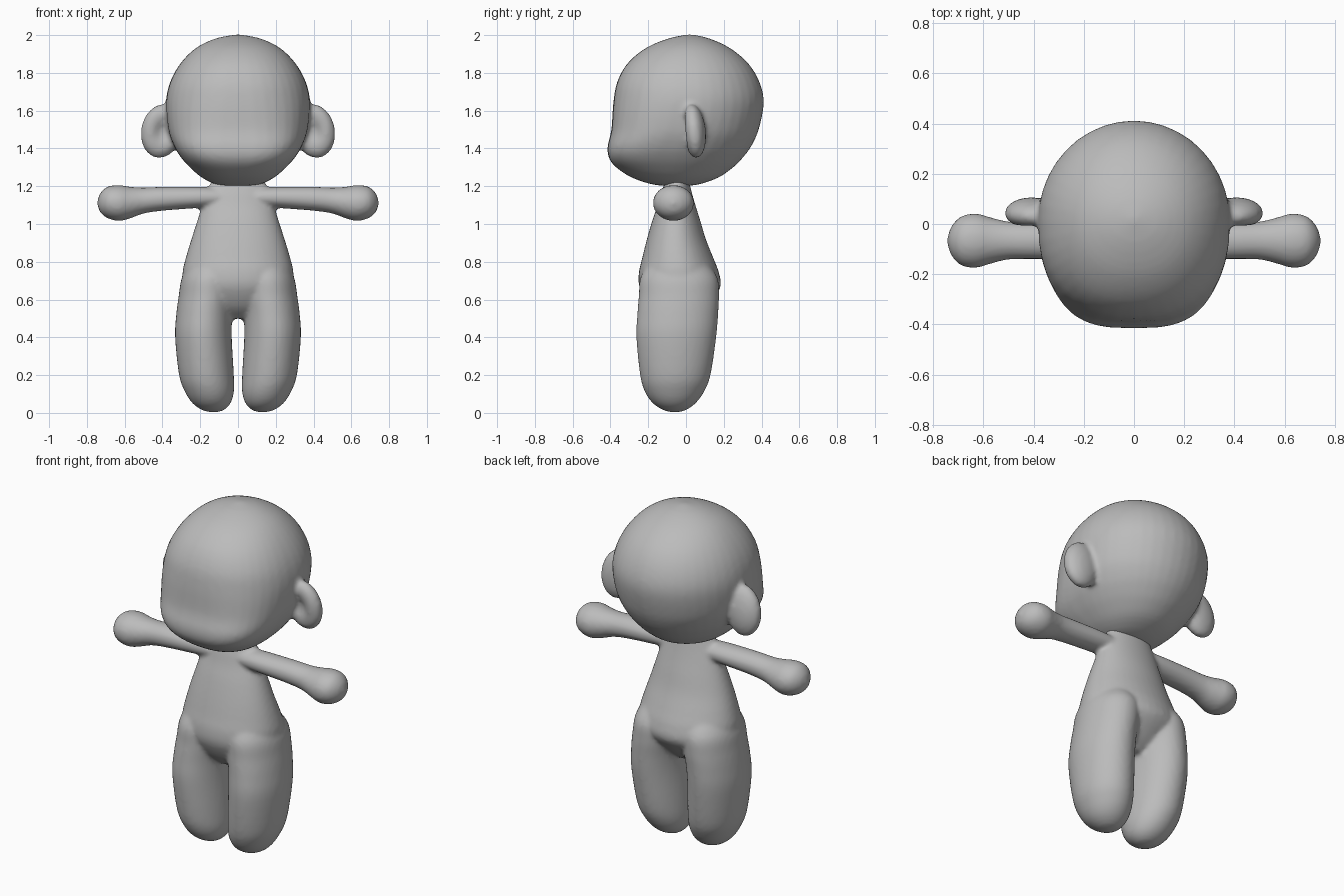
import bpy, bmesh, math
from mathutils import Vector

if "Cube" in bpy.data.objects:
    bpy.data.objects.remove(bpy.data.objects["Cube"])

grey = bpy.data.materials.new("plain_grey")
grey.diffuse_color = (0.50, 0.50, 0.50, 1)
grey.use_nodes = True
grey.node_tree.nodes["Principled BSDF"].inputs["Base Color"].default_value = grey.diffuse_color


def catmull(a, b, c, d, t):
    return [0.5 * (2 * q + (r - p) * t + (2 * p - 5 * q + 4 * r - s) * t * t
                   + (3 * q - p - 3 * r + s) * t ** 3) for p, q, r, s in zip(a, b, c, d)]


def loft(bm, rings, axis="Z", mirror=False, sides=40, steps=4):
    """Smooth closed loft; ring = (position, u0, u1, v0, v1, exponent of the low-v half)."""
    n = len(rings)
    dense = []
    for i in range(n - 1):
        keys = [rings[min(max(i + k, 0), n - 1)] for k in (-1, 0, 1, 2)]
        dense += [catmull(*keys, s / steps) for s in range(steps)]
    dense.append(rings[-1])
    loops = []
    for p, u0, u1, v0, v1, e in dense:
        loop = []
        for k in range(sides):
            a = 2 * math.pi * k / sides
            c, s = math.cos(a), math.sin(a)
            q = 2 / (e if s < 0 else 2)
            u = (u0 + u1) / 2 + (u1 - u0) / 2 * math.copysign(abs(c) ** q, c)
            v = (v0 + v1) / 2 + (v1 - v0) / 2 * math.copysign(abs(s) ** q, s)
            co = Vector((u, v, p)) if axis == "Z" else Vector((p, u, v))
            if mirror:
                co.x = -co.x
            loop.append(bm.verts.new(co))
        loops.append(loop)
    faces = [bm.faces.new((a[k], a[(k + 1) % sides], b[(k + 1) % sides], b[k]))
             for a, b in zip(loops, loops[1:]) for k in range(sides)]
    faces += [bm.faces.new(loops[0]), bm.faces.new(loops[-1])]
    bmesh.ops.recalc_face_normals(bm, faces=faces)


def ear(bm, side):
    """Flattened ball with a shallow hollow in its front."""
    new = bmesh.ops.create_uvsphere(bm, u_segments=32, v_segments=24, radius=1)["verts"]
    for v in new:
        x, y, z = v.co
        if y < 0:
            y += 0.75 * math.exp(-((x + 0.1) ** 2 + z * z) / 0.22)
        xx = 0.405 + 0.110 * x - 0.012 * z
        v.co = (side * xx, 0.042 + 0.063 * y - 0.012 * z, 1.492 + 0.143 * z)
    if side < 0:
        bmesh.ops.reverse_faces(bm, faces=list({f for v in new for f in v.link_faces}))


def fuse(name, bm, voxel, repeats):
    """Melt overlapping volumes into one soft skin."""
    mesh = bpy.data.meshes.new(name)
    bm.to_mesh(mesh)
    bm.free()
    mesh.materials.append(grey)
    ob = bpy.data.objects.new(name, mesh)
    bpy.context.collection.objects.link(ob)
    mod = ob.modifiers.new("skin", "REMESH")
    mod.mode = "VOXEL"
    mod.voxel_size = voxel
    mod.use_smooth_shade = True
    mod = ob.modifiers.new("soften", "SMOOTH")
    mod.factor = 0.5
    mod.iterations = repeats
    for p in mesh.polygons:
        p.use_smooth = True
    return ob


# Head with a flattened face and ears
bm = bmesh.new()
head = [(z, -w, w, f, b, e) for z, w, f, b, e in [
    (1.203, 0.02, -0.08, -0.03, 2), (1.208, 0.11, -0.17, 0.06, 2.2),
    (1.245, 0.19, -0.285, 0.17, 2.4), (1.30, 0.255, -0.37, 0.25, 2.7),
    (1.35, 0.30, -0.408, 0.30, 3), (1.41, 0.338, -0.415, 0.345, 3),
    (1.50, 0.37, -0.395, 0.385, 2.7), (1.64, 0.382, -0.385, 0.412, 2.4),
    (1.75, 0.36, -0.365, 0.39, 2.3), (1.85, 0.305, -0.31, 0.33, 2.2),
    (1.93, 0.225, -0.215, 0.235, 2.1), (1.98, 0.125, -0.10, 0.13, 2),
    (2.002, 0.02, 0.0, 0.04, 2)]]
loft(bm, head)
for side in (1, -1):
    ear(bm, side)
fuse("head_with_ears", bm, 0.014, 4)

# Body: torso, legs and arms
bm = bmesh.new()
torso = [(z, -w, w, f, b, 2.2) for z, w, f, b in [
    (0.50, 0.10, -0.12, 0.03), (0.56, 0.20, -0.19, 0.10), (0.66, 0.285, -0.245, 0.18),
    (0.74, 0.294, -0.25, 0.175), (0.82, 0.277, -0.232, 0.145), (0.92, 0.247, -0.207, 0.105),
    (1.02, 0.215, -0.178, 0.075), (1.10, 0.19, -0.15, 0.05), (1.17, 0.165, -0.13, 0.03),
    (1.25, 0.13, -0.10, 0.01)]]
loft(bm, torso)
leg = [(0.003, 0.115, 0.145, -0.075, -0.045, 2), (0.015, 0.075, 0.19, -0.12, 0.0, 2),
       (0.05, 0.04, 0.24, -0.175, 0.05, 2), (0.11, 0.022, 0.28, -0.217, 0.095, 2),
       (0.20, 0.022, 0.312, -0.243, 0.13, 2), (0.40, 0.033, 0.333, -0.263, 0.16, 2),
       (0.52, 0.03, 0.327, -0.258, 0.17, 2), (0.62, 0.015, 0.314, -0.25, 0.175, 2),
       (0.72, 0.01, 0.296, -0.24, 0.165, 2), (0.82, 0.04, 0.24, -0.18, 0.09, 2)]
arm = [(0.08, -0.13, 0.0, 1.09, 1.19, 2), (0.20, -0.14, 0.005, 1.085, 1.197, 2),
       (0.40, -0.14, 0.005, 1.07, 1.197, 2), (0.50, -0.142, 0.01, 1.055, 1.193, 2),
       (0.57, -0.158, 0.026, 1.03, 1.197, 2), (0.63, -0.175, 0.042, 1.016, 1.206, 2),
       (0.69, -0.165, 0.03, 1.03, 1.198, 2), (0.728, -0.125, -0.01, 1.06, 1.165, 2),
       (0.744, -0.08, -0.055, 1.10, 1.125, 2)]
for flip in (False, True):
    loft(bm, leg, mirror=flip)
    loft(bm, arm, axis="X", mirror=flip)
fuse("body", bm, 0.012, 6)
